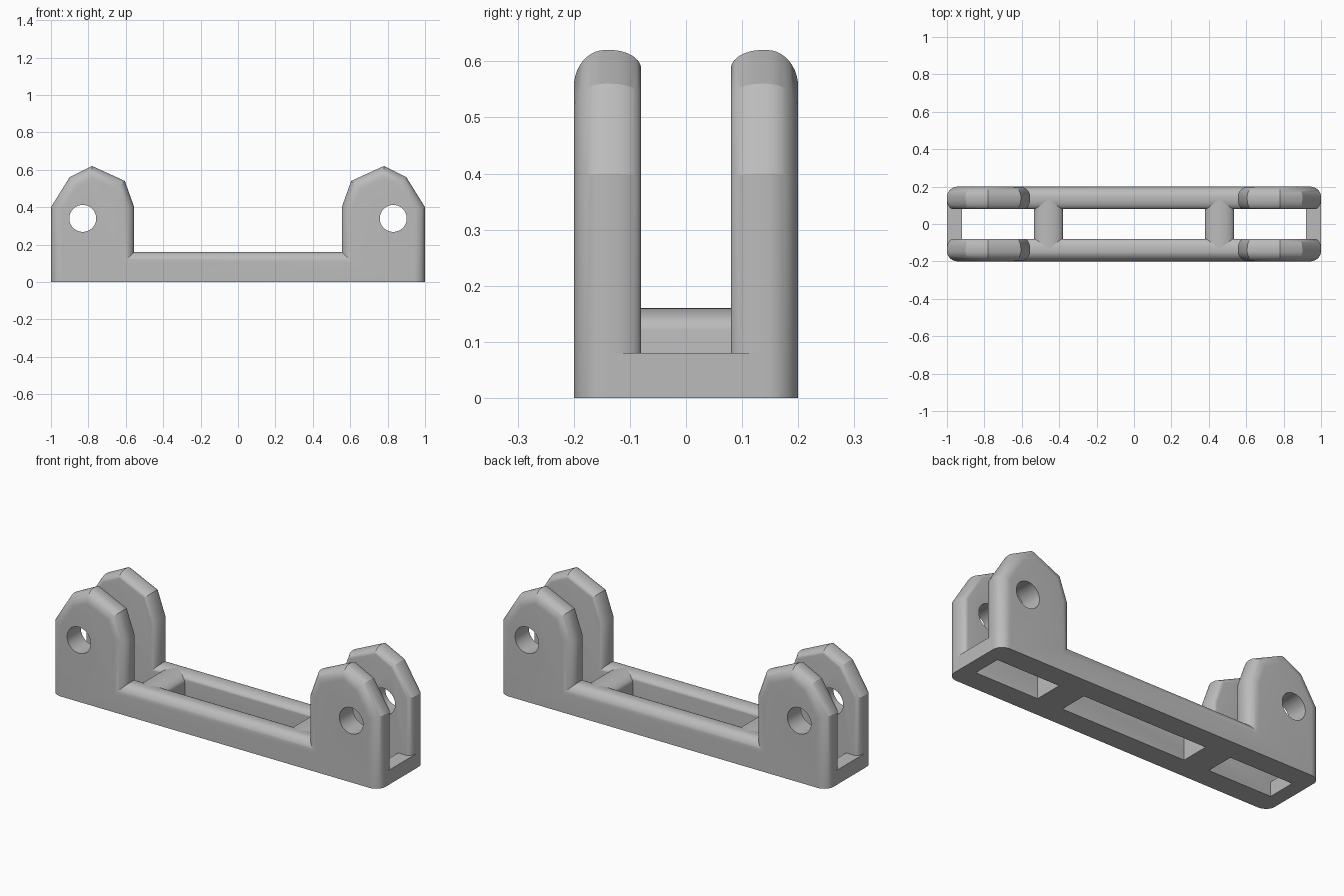
import bpy
import bmesh
from math import radians, sin, cos, pi
from mathutils import Vector

if "Cube" in bpy.data.objects:
    bpy.data.objects.remove(bpy.data.objects["Cube"])

grey = bpy.data.materials.new("plain grey")
grey.use_nodes = True
COLOUR = (0.5, 0.5, 0.5, 1)
grey.diffuse_color = COLOUR
grey.node_tree.nodes["Principled BSDF"].inputs["Base Color"].default_value = COLOUR

STEPS = 10


def inset(points, amount):
    """Shrink a counter-clockwise outline, leaving its first edge in place."""
    n = len(points)
    result = []
    for i, p in enumerate(points):
        a, b = points[i - 1], points[(i + 1) % n]
        d1, d2 = (p - a).normalized(), (b - p).normalized()
        s1 = 0 if i == 1 else amount
        s2 = 0 if i == 0 else amount
        p1 = p + Vector((-d1.y, d1.x)) * s1
        p2 = p + Vector((-d2.y, d2.x)) * s2
        cross = d1.x * d2.y - d1.y * d2.x
        gap = p2 - p1
        result.append(p1 + d1 * ((gap.x * d2.y - gap.y * d2.x) / cross))
    return result


def make_object(name, bm):
    bmesh.ops.recalc_face_normals(bm, faces=bm.faces)
    mesh = bpy.data.meshes.new(name)
    bm.to_mesh(mesh)
    bm.free()
    mesh.materials.append(grey)
    obj = bpy.data.objects.new(name, mesh)
    bpy.context.collection.objects.link(obj)
    return obj


def activate(obj):
    bpy.ops.object.select_all(action='DESELECT')
    obj.select_set(True)
    bpy.context.view_layer.objects.active = obj


def loft(name, rings):
    bm = bmesh.new()
    loops = [[bm.verts.new(p) for p in ring] for ring in rings]
    n = len(loops[0])
    for a, b in zip(loops, loops[1:]):
        for i in range(n):
            j = (i + 1) % n
            bm.faces.new((a[i], a[j], b[j], b[i]))
    bm.faces.new(loops[0])
    bm.faces.new(loops[-1])
    return make_object(name, bm)


# Half outline of a side wall with its lug, then mirrored
half = [(1, 0), (1, .4), (.9, .56), (.78, .62), (.605, .54), (.555, .4), (.555, .16)]
outline = [Vector(p) for p in half] + [Vector((-x, z)) for x, z in reversed(half)]
outline = [outline[-1]] + outline[:-1]


def side_wall(name, side):
    # Rounded rim: broad outside, shallow inside
    stations = []
    for k in range(STEPS + 1):
        t = k / STEPS * pi / 2
        stations.append((.2 - .055 * (1 - cos(t)), .06 * (1 - sin(t))))
    for k in range(STEPS + 1):
        t = k / STEPS * pi / 2
        stations.append((.08 + .055 * (1 - sin(t)), .03 * (1 - cos(t))))
    rings = [[(p.x, side * y, p.y) for p in inset(outline, d)] for y, d in stations]
    wall = loft(name, rings)

    # Pin holes through both lugs
    for x in (-.83, .83):
        bpy.ops.mesh.primitive_cylinder_add(vertices=48, radius=.072, depth=.3,
                                            location=(x, side * .14, .34),
                                            rotation=(pi / 2, 0, 0))
        cutter = bpy.context.object
        cutter.name = "hole_cutter"
        cutter.hide_render = True
        activate(wall)
        mod = wall.modifiers.new("hole", 'BOOLEAN')
        mod.operation = 'DIFFERENCE'
        mod.solver = 'EXACT'
        mod.object = cutter
        bpy.ops.object.modifier_apply(modifier=mod.name)
        bpy.data.objects.remove(cutter)
    bpy.ops.object.shade_smooth_by_angle(angle=radians(25))


side_wall("front_side_wall", -1)
side_wall("back_side_wall", 1)

for label, s in (("right", -1), ("left", 1)):
    # Domed crossbar between the rails
    arch = [(.38, 0), (.535, 0)]
    for k in range(2 * STEPS + 1):
        t = k / (2 * STEPS) * pi
        arch.append((.4575 + .0775 * cos(t), .12 + .04 * sin(t)))
    bar = loft(label + "_crossbar", [[(s * x, y, z) for x, z in arch] for y in (-.14, .14)])
    activate(bar)
    bpy.ops.object.shade_smooth_by_angle(angle=radians(25))

    # Low flat bar closing the end
    bm = bmesh.new()
    bmesh.ops.create_cube(bm, size=1)
    bmesh.ops.scale(bm, vec=(.08, .27, .08), verts=bm.verts)
    bmesh.ops.translate(bm, vec=(s * .96, 0, .04), verts=bm.verts)
    make_object(label + "_end_bar", bm)
